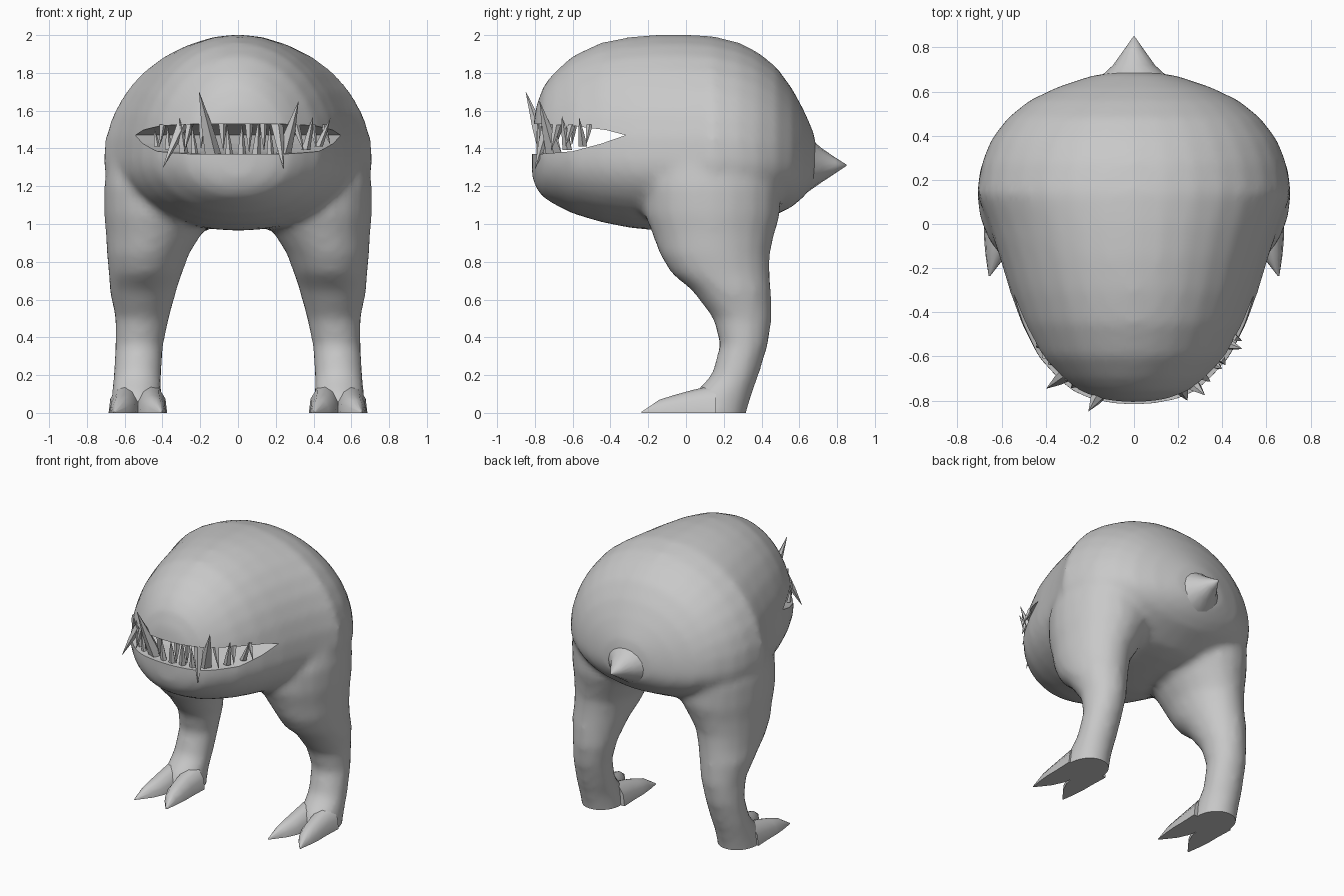
import bpy, bmesh, math
from mathutils import Vector

if "Cube" in bpy.data.objects:
    bpy.data.objects.remove(bpy.data.objects["Cube"])

grey = bpy.data.materials.new("skin grey")
grey.diffuse_color = (0.58, 0.58, 0.58, 1)
grey.use_nodes = True
grey.node_tree.nodes["Principled BSDF"].inputs["Base Color"].default_value = grey.diffuse_color


def loft(bm, rings):
    """Skin a list of equal point loops and cap both ends."""
    vs = [[bm.verts.new(p) for p in r] for r in rings]
    n = len(vs[0])
    faces = [bm.faces.new((a[i], a[(i + 1) % n], b[(i + 1) % n], b[i]))
             for a, b in zip(vs, vs[1:]) for i in range(n)]
    faces += [bm.faces.new(vs[0]), bm.faces.new(vs[-1])]
    bmesh.ops.recalc_face_normals(bm, faces=faces)


def make(name, bm, angle=40):
    me = bpy.data.meshes.new(name)
    bm.to_mesh(me)
    bm.free()
    me.materials.append(grey)
    me.shade_smooth()
    me.set_sharp_from_angle(angle=math.radians(angle))
    ob = bpy.data.objects.new(name, me)
    bpy.context.collection.objects.link(ob)
    return ob


def circle(n):
    return [(math.cos(2 * math.pi * i / n), math.sin(2 * math.pi * i / n)) for i in range(n)]


def upright_ring(y, w, zb, zt, mid=0.35, n=32):
    zm = zb + mid * (zt - zb)
    return [(w * c, y, zm + s * ((zt - zm) if s > 0 else (zm - zb))) for c, s in circle(n)]


# Body: upright sections from snout to rump (y, half width, bottom, top)
bm = bmesh.new()
BODY = [(-.815, .07, 1.25, 1.46), (-.795, .19, 1.19, 1.62), (-.755, .28, 1.14, 1.73),
        (-.70, .345, 1.105, 1.80), (-.60, .435, 1.055, 1.89), (-.45, .51, 1.01, 1.96),
        (-.30, .565, .98, 1.99), (-.15, .61, .965, 2.003), (0, .66, .965, 2.003),
        (.14, .715, .97, 1.995), (.28, .69, .98, 1.96), (.38, .65, 1.0, 1.91),
        (.48, .575, 1.05, 1.83), (.56, .475, 1.09, 1.72), (.62, .35, 1.14, 1.61),
        (.67, .20, 1.20, 1.50), (.69, .08, 1.27, 1.42)]
loft(bm, [upright_ring(*s) for s in BODY])

# Legs: level sections (z, inner x, outer x, front y, back y)
LEG = [(1.35, .20, .69, -.15, .45), (1.2, .16, .71, -.22, .50), (1.05, .13, .71, -.22, .50),
       (.95, .19, .70, -.18, .47), (.84, .26, .695, -.14, .445), (.74, .295, .685, -.08, .445),
       (.65, .325, .68, .03, .45), (.5, .365, .65, .145, .455), (.36, .395, .65, .18, .435),
       (.2, .405, .66, .135, .385), (.1, .405, .67, .04, .35), (0, .40, .675, .0, .32),
       (-.1, .40, .675, .0, .30)]
for side in (-1, 1):
    loft(bm, [[(side * ((a + b) / 2 + (b - a) / 2 * c), (f + k) / 2 + (k - f) / 2 * s, z)
               for c, s in circle(20)] for z, a, b, f, k in LEG])
raw = make("body_blend", bm)

# Mouth cutter: wedge running through the head
bm = bmesh.new()
MOUTH = [(-1, 1.37), (-.78, 1.37), (-.6, 1.385), (-.45, 1.425), (-.32, 1.47),
         (-.42, 1.497), (-.6, 1.52), (-.78, 1.53), (-1, 1.53)]
loft(bm, [[(x, y, z) for y, z in MOUTH] for x in (-1, 1)])
cutter = make("mouth_cutter", bm)
cutter.hide_render = True

# Blend legs into body, soften, open the mouth
m = raw.modifiers.new("blend", 'REMESH')
m.mode = 'VOXEL'
m.voxel_size = 0.028
m = raw.modifiers.new("soften", 'SMOOTH')
m.factor = 0.5
m.iterations = 5
m = raw.modifiers.new("mouth", 'BOOLEAN')
m.operation = 'DIFFERENCE'
m.solver = 'EXACT'
m.object = cutter
bpy.context.view_layer.update()
done = raw.evaluated_get(bpy.context.evaluated_depsgraph_get())
bm = bmesh.new()
bm.from_mesh(done.to_mesh())
bpy.data.objects.remove(raw)
bpy.data.objects.remove(cutter)
# Flat soles
cut = bmesh.ops.bisect_plane(bm, geom=bm.verts[:] + bm.edges[:] + bm.faces[:],
                             plane_co=(0, 0, 0), plane_no=(0, 0, -1), clear_outer=True)
bmesh.ops.holes_fill(bm, edges=[e for e in cut["geom_cut"] if isinstance(e, bmesh.types.BMEdge)])
make("body", bm)

# Tail: short flared spike
bm = bmesh.new()
TAIL = [(.50, .27, 1.075, 1.58), (.60, .22, 1.14, 1.52), (.66, .16, 1.18, 1.45),
        (.72, .095, 1.222, 1.40), (.79, .045, 1.268, 1.352), (.85, .003, 1.308, 1.314)]
loft(bm, [upright_ring(*s, mid=.5, n=16) for s in TAIL])
make("tail", bm, 60)

# Toes: two flat-soled claws per foot (y, offset from foot centre, half width, height)
TOE = [(.16, .065, .09, .15), (.03, .072, .078, .12), (-.06, .08, .07, .095),
       (-.14, .095, .048, .07), (-.235, .125, .004, .006)]
ARCH = [(-1, 0), (-.9, .5), (-.5, .88), (0, 1), (.5, .88), (.9, .5), (1, 0)]
for side, label in ((-1, "left"), (1, "right")):
    for k, where in ((-1, "inner"), (1, "outer")):
        bm = bmesh.new()
        loft(bm, [[(side * (.53 + k * o + w * u), y, h * v) for u, v in ARCH]
                  for y, o, w, h in TOE])
        make(f"{where}_toe_{label}", bm, 50)

# Teeth: (x, tip shift in x, tip z, radius, outward lean)
LIP = [(0, -.80), (.2, -.775), (.33, -.70), (.43, -.6), (.5, -.46), (.54, -.35)]


def lip_y(x):
    x = abs(x)
    for (a, ya), (b, yb) in zip(LIP, LIP[1:]):
        if x <= b:
            return ya + (yb - ya) * (x - a) / (b - a)
    return LIP[-1][1]


LOWER = [(-.45, 0, 1.50, .018, 0), (-.39, .01, 1.52, .02, 0), (-.31, 0, 1.56, .028, .01),
         (-.24, -.01, 1.53, .02, 0), (-.15, -.035, 1.70, .048, .08), (-.05, -.01, 1.53, .022, 0),
         (.02, 0, 1.53, .025, 0), (.10, .01, 1.555, .026, .01), (.18, -.01, 1.52, .022, 0),
         (.26, .04, 1.65, .045, .05), (.38, .01, 1.57, .026, .02), (.45, .03, 1.56, .024, .02)]
UPPER = [(-.42, 0, 1.42, .02, 0), (-.32, -.045, 1.30, .035, .06), (-.27, -.01, 1.38, .022, .02),
         (-.20, 0, 1.40, .022, 0), (-.09, .01, 1.39, .024, 0), (.06, 0, 1.38, .024, 0),
         (.14, 0, 1.39, .022, 0), (.22, .005, 1.29, .036, .05), (.32, .02, 1.39, .024, .02),
         (.41, -.02, 1.41, .022, .04), (.47, .0, 1.42, .018, .03)]
for name, teeth, up in (("lower_teeth", LOWER, True), ("upper_teeth", UPPER, False)):
    bm = bmesh.new()
    for x, dx, tip_z, r, lean in teeth:
        y = lip_y(x)
        out = Vector((x, y + .3, 0)).normalized()
        gum = 1.37 + .05 * max(0, abs(x) - .25) / .2 if up else 1.53 - .03 * abs(x)
        base = Vector((x, y, gum - .01 if up else gum + .01)) - out * (r + .005)
        tip = Vector((x + dx, y, tip_z)) + out * (lean - .01)
        loft(bm, [[p + Vector((c * q, s * q, 0)) for c, s in circle(5)]
                  for p, q in ((base, r), (base.lerp(tip, .45), r * .68), (tip, .001))])
    make(name, bm, 30)
